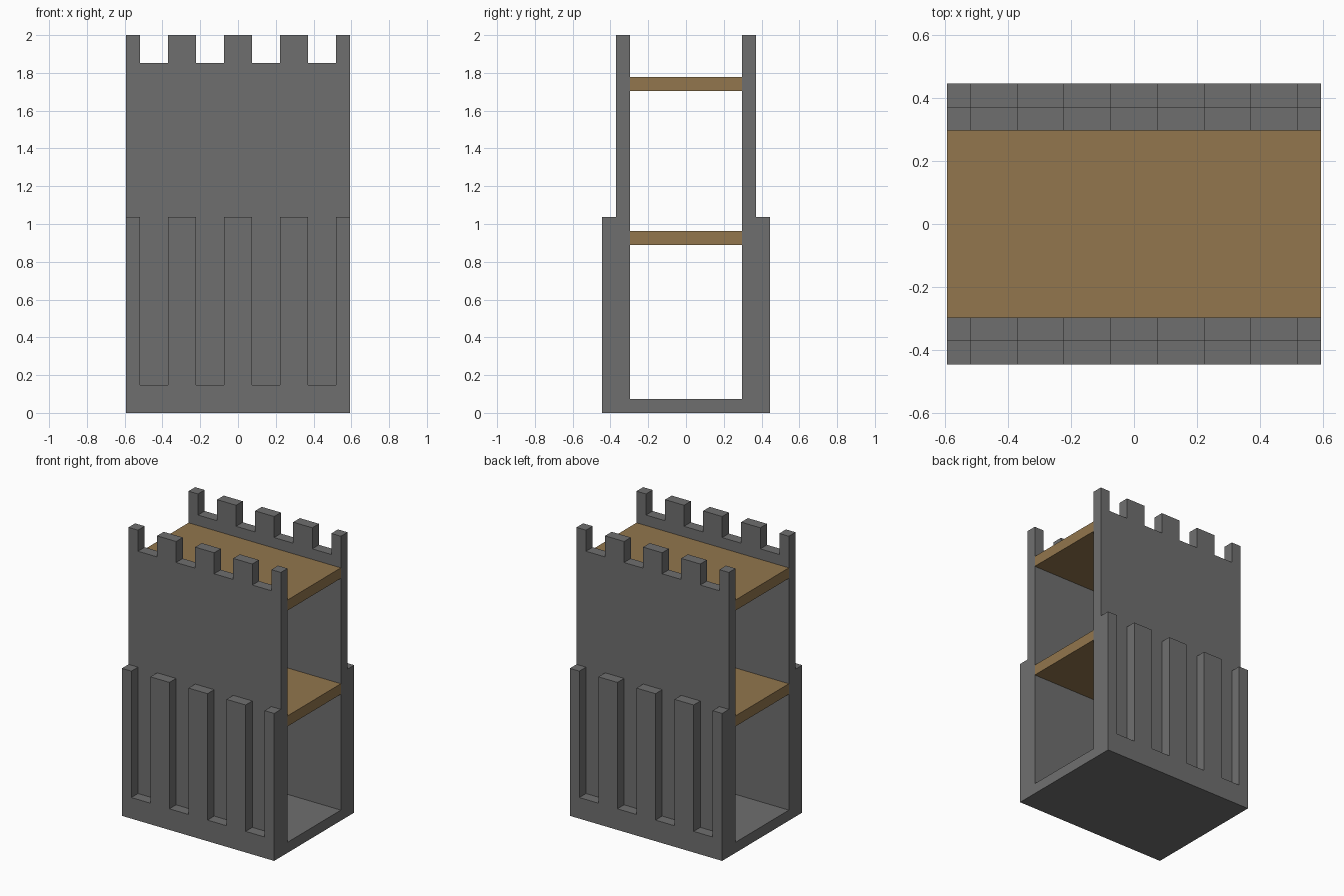
import bpy
import bmesh
from mathutils import Vector

if "Cube" in bpy.data.objects:
    bpy.data.objects.remove(bpy.data.objects["Cube"], do_unlink=True)

U = 2 / 27  # building module: every part is a whole number of these


def make_material(name, rgb):
    mat = bpy.data.materials.new(name)
    mat.use_nodes = True
    mat.diffuse_color = (*rgb, 1)
    mat.node_tree.nodes["Principled BSDF"].inputs["Base Color"].default_value = (*rgb, 1)
    return mat


def finish(bm, name, mat):
    bmesh.ops.recalc_face_normals(bm, faces=bm.faces)
    mesh = bpy.data.meshes.new(name)
    bm.to_mesh(mesh)
    bm.free()
    mesh.materials.append(mat)
    obj = bpy.data.objects.new(name, mesh)
    bpy.context.collection.objects.link(obj)
    return obj


def add_box(bm, low, high):
    """Box between two corners, in modules."""
    low, high = Vector(low) * U, Vector(high) * U
    verts = bmesh.ops.create_cube(bm, size=1)["verts"]
    bmesh.ops.scale(bm, vec=high - low, verts=verts)
    bmesh.ops.translate(bm, vec=(low + high) / 2, verts=verts)


stone = make_material("grey stone", (0.159, 0.159, 0.159))
wood = make_material("brown wood", (0.287, 0.181, 0.074))

# Stone shell: U-shaped section with stepped outer walls, extruded along x
half = [(6, 0), (6, 14), (5, 14), (5, 27), (4, 27), (4, 1)]
section = half + [(-y, z) for y, z in reversed(half)]
bm = bmesh.new()
face = bm.faces.new([bm.verts.new((-8 * U, y * U, z * U)) for y, z in section])
extruded = bmesh.ops.extrude_face_region(bm, geom=[face])["geom"]
bmesh.ops.translate(bm, vec=(16 * U, 0, 0),
                    verts=[v for v in extruded if isinstance(v, bmesh.types.BMVert)])
shell = finish(bm, "castle_walls", stone)

# Cutters: battlement gaps through both walls, and recesses between buttresses
bm = bmesh.new()
for x in (-6, -2, 2, 6):
    add_box(bm, (x - 1, -7, 25), (x + 1, 7, 28))
    add_box(bm, (x - 1, 5, 2), (x + 1, 7, 15))
    add_box(bm, (x - 1, -7, 2), (x + 1, -5, 15))
cutter = finish(bm, "gap_cutter", stone)
cutter.hide_render = True

cut = shell.modifiers.new("gaps", "BOOLEAN")
cut.operation = "DIFFERENCE"
cut.solver = "EXACT"
cut.object = cutter
bpy.context.view_layer.objects.active = shell
bpy.ops.object.modifier_apply(modifier=cut.name)
bpy.data.objects.remove(cutter, do_unlink=True)

# Wooden floors spanning between the walls
for name, z in (("middle_floor", 12), ("upper_floor", 23)):
    bm = bmesh.new()
    add_box(bm, (-8, -4, z), (8, 4, z + 1))
    finish(bm, name, wood)
